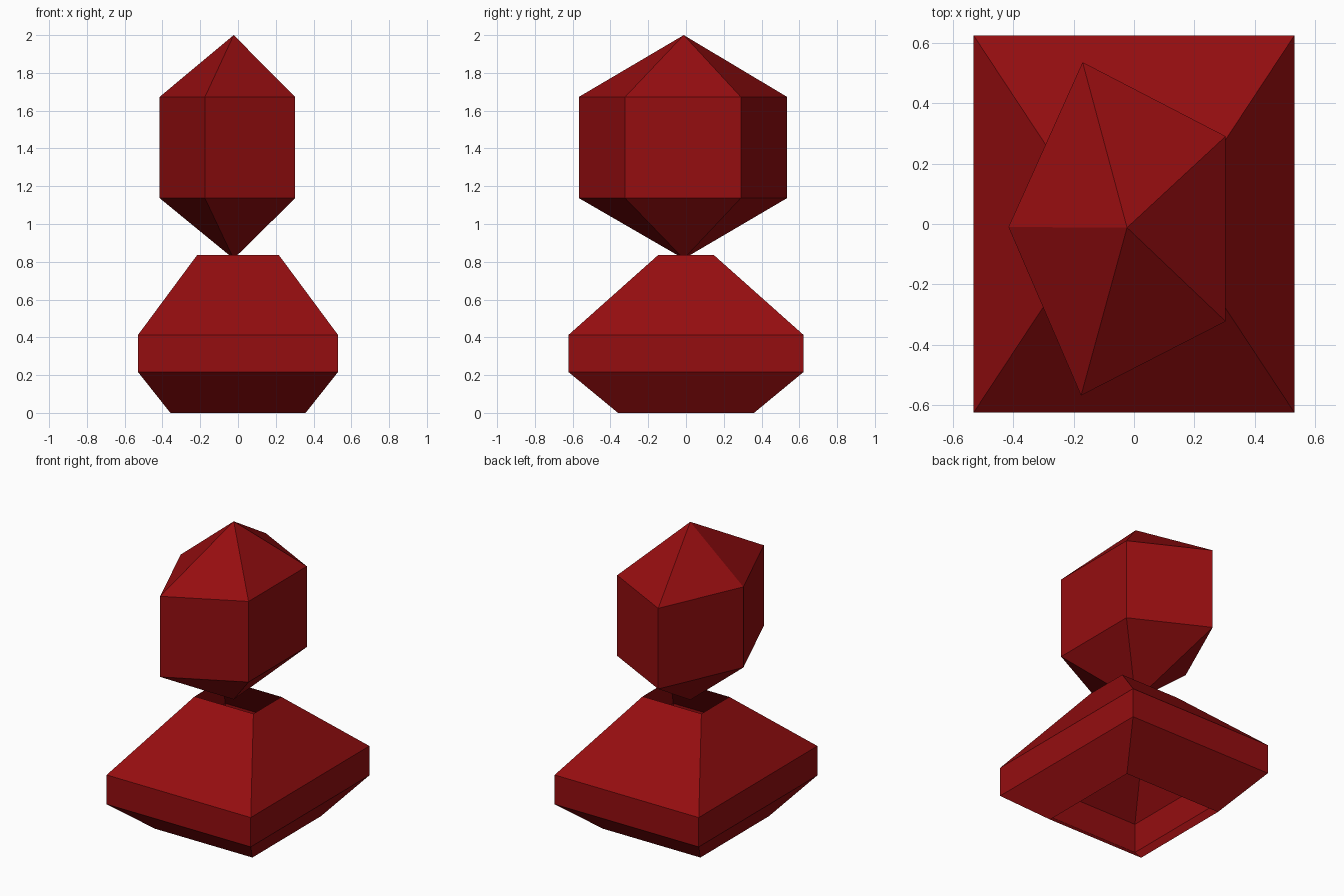
import bpy
import bmesh

cube = bpy.data.objects.get("Cube")
if cube:
    bpy.data.objects.remove(cube, do_unlink=True)

red = bpy.data.materials.new("deep red")
red.use_nodes = True
colour = (0.30, 0.004, 0.005, 1)
red.diffuse_color = colour
red.node_tree.nodes["Principled BSDF"].inputs["Base Color"].default_value = colour


def loft(name, rings):
    """Skin consecutive rings; a one-point ring is an apex, other ends stay open."""
    bm = bmesh.new()
    loops = [[bm.verts.new(p) for p in ring] for ring in rings]
    for low, high in zip(loops, loops[1:]):
        n = max(len(low), len(high))
        for i in range(n):
            j = (i + 1) % n
            quad = [low[i % len(low)], low[j % len(low)],
                    high[j % len(high)], high[i % len(high)]]
            bm.faces.new(list(dict.fromkeys(quad)))
    mesh = bpy.data.meshes.new(name)
    bm.to_mesh(mesh)
    bm.free()
    mesh.materials.append(red)
    obj = bpy.data.objects.new(name, mesh)
    bpy.context.collection.objects.link(obj)
    return obj


def rectangle(hx, hy, z):
    return [(-hx, -hy, z), (hx, -hy, z), (hx, hy, z), (-hx, hy, z)]


# Hollow four-sided base, open at the top and bottom
loft("base_shell", [
    rectangle(0.358, 0.36, 0),
    rectangle(0.53, 0.623, 0.217),
    rectangle(0.53, 0.623, 0.412),
    rectangle(0.216, 0.147, 0.836),
])

# Five-sided crystal with a point at each end
outline = [(-0.415, -0.01), (-0.175, -0.567), (0.303, -0.322),
           (0.303, 0.29), (-0.17, 0.535)]
loft("crystal_head", [
    [(-0.023, -0.012, 0.816)],
    [(x, y, 1.137) for x, y in outline],
    [(x, y, 1.673) for x, y in outline],
    [(-0.023, -0.012, 2)],
])
